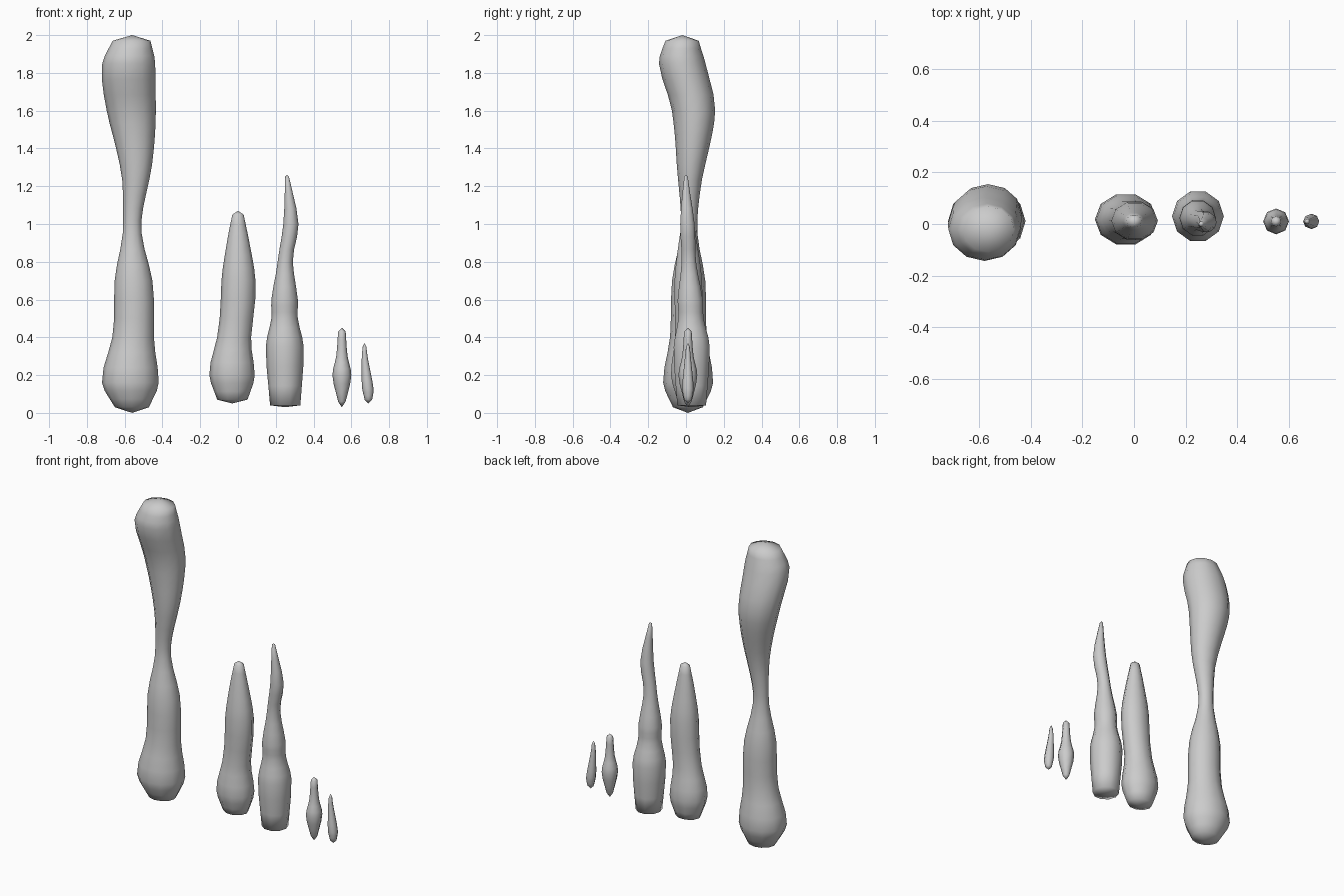
import bpy
import bmesh
import math

default_cube = bpy.data.objects.get("Cube")
if default_cube:
    bpy.data.objects.remove(default_cube, do_unlink=True)

# One plain stone colour
stone = bpy.data.materials.new("pale_grey_stone")
stone.use_nodes = True
stone_colour = (0.6, 0.6, 0.6, 1)
stone.diffuse_color = stone_colour
shader = stone.node_tree.nodes["Principled BSDF"]
shader.inputs["Base Color"].default_value = stone_colour


def slope_at(path, index):
    """Slope of a path of (height, value) points between the neighbours of one point."""
    before = path[max(index - 1, 0)]
    after = path[min(index + 1, len(path) - 1)]
    return (after[1] - before[1]) / (after[0] - before[0])


def follow(path, height):
    """Read a smooth value at any height from a path of (height, value) points."""
    if height <= path[0][0]:
        return path[0][1]
    for index in range(len(path) - 1):
        start, start_value = path[index]
        end, end_value = path[index + 1]
        if height <= end:
            span = end - start
            t = (height - start) / span
            ease = t * t * (3 - 2 * t)
            curve_in = t * (1 - t) ** 2 * slope_at(path, index)
            curve_out = t * t * (t - 1) * slope_at(path, index + 1)
            blend = start_value + (end_value - start_value) * ease
            return blend + span * (curve_in + curve_out)
    return path[-1][1]


def ring_heights(girth, steps):
    """Heights of the rings, evenly spaced between the girth points."""
    heights = []
    for (lower, _), (upper, _) in zip(girth, girth[1:]):
        heights += [lower + (upper - lower) * step / steps for step in range(steps)]
    return heights + [girth[-1][0]]


def dripstone(name, girth, lean_x, lean_y, bottom, top, depth=1, sides=10, steps=3):
    """Loft one stone around a wandering spine and close it with two rounded caps."""
    bm = bmesh.new()
    rings = []
    for height in ring_heights(girth, steps):
        x, y = follow(lean_x, height), follow(lean_y, height)
        radius = follow(girth, height)
        ring = []
        for side in range(sides):
            angle = math.tau * side / sides
            across = x + radius * math.cos(angle)
            along = y + radius * depth * math.sin(angle)
            ring.append(bm.verts.new((across, along, height)))
        rings.append(ring)

    # Side walls between neighbouring rings
    for lower, upper in zip(rings, rings[1:]):
        for side in range(sides):
            following = (side + 1) % sides
            bm.faces.new((lower[side], lower[following], upper[following], upper[side]))

    # End caps
    for ring, height in ((rings[0], bottom), (rings[-1], top)):
        pole = bm.verts.new((follow(lean_x, height), follow(lean_y, height), height))
        for side in range(sides):
            bm.faces.new((ring[side], ring[(side + 1) % sides], pole))

    bmesh.ops.recalc_face_normals(bm, faces=bm.faces)
    mesh = bpy.data.meshes.new(name)
    bm.to_mesh(mesh)
    bm.free()
    for face in mesh.polygons:
        face.use_smooth = True
    mesh.materials.append(stone)
    stone_object = bpy.data.objects.new(name, mesh)
    bpy.context.scene.collection.objects.link(stone_object)


# Full-height column, pinched in the middle
dripstone(
    "joined_column",
    girth=[(.03, .09), (.16, .15), (.4, .11), (.7, .1), (.95, .05), (1.15, .06),
           (1.4, .1), (1.6, .13), (1.85, .14), (1.97, .1)],
    lean_x=[(0, -.56), (.2, -.57), (.5, -.55), (1, -.56), (1.3, -.54), (1.8, -.58), (2, -.56)],
    lean_y=[(0, .01), (1.2, .02), (1.6, .04), (1.85, -.02), (2, -.02)],
    bottom=0, top=2, depth=.88, sides=12,
)

# Broad stalagmite with a blunt tip
dripstone(
    "broad_stalagmite",
    girth=[(.07, .08), (.2, .12), (.4, .09), (.7, .09), (.9, .06), (1.05, .03)],
    lean_x=[(.1, -.03), (.3, -.03), (.6, 0), (1, 0)],
    lean_y=[(0, .02), (.9, .01)],
    bottom=.05, top=1.07, depth=.85,
)

# Slender stalagmite with a crooked tip
dripstone(
    "slender_stalagmite",
    girth=[(.04, .08), (.35, .1), (.5, .07), (.6, .07), (.8, .04), (1, .04), (1.25, .01)],
    lean_x=[(0, .25), (.8, .25), (1, .28), (1.25, .26)],
    lean_y=[(.4, .03), (1.2, 0)],
    bottom=.03, top=1.26,
)

# Two small stones beside the stalagmites
dripstone(
    "small_stalagmite",
    girth=[(.06, .02), (.2, .05), (.3, .03), (.43, .02)],
    lean_x=[(0, .55), (.4, .55)],
    lean_y=[(0, .01), (.4, .01)],
    bottom=.03, top=.45, sides=8,
)
dripstone(
    "tiny_stalagmite",
    girth=[(.07, .02), (.13, .03), (.25, .02), (.35, .01)],
    lean_x=[(.1, .69), (.3, .67)],
    lean_y=[(0, .01), (.3, .01)],
    bottom=.05, top=.37, sides=8,
)
